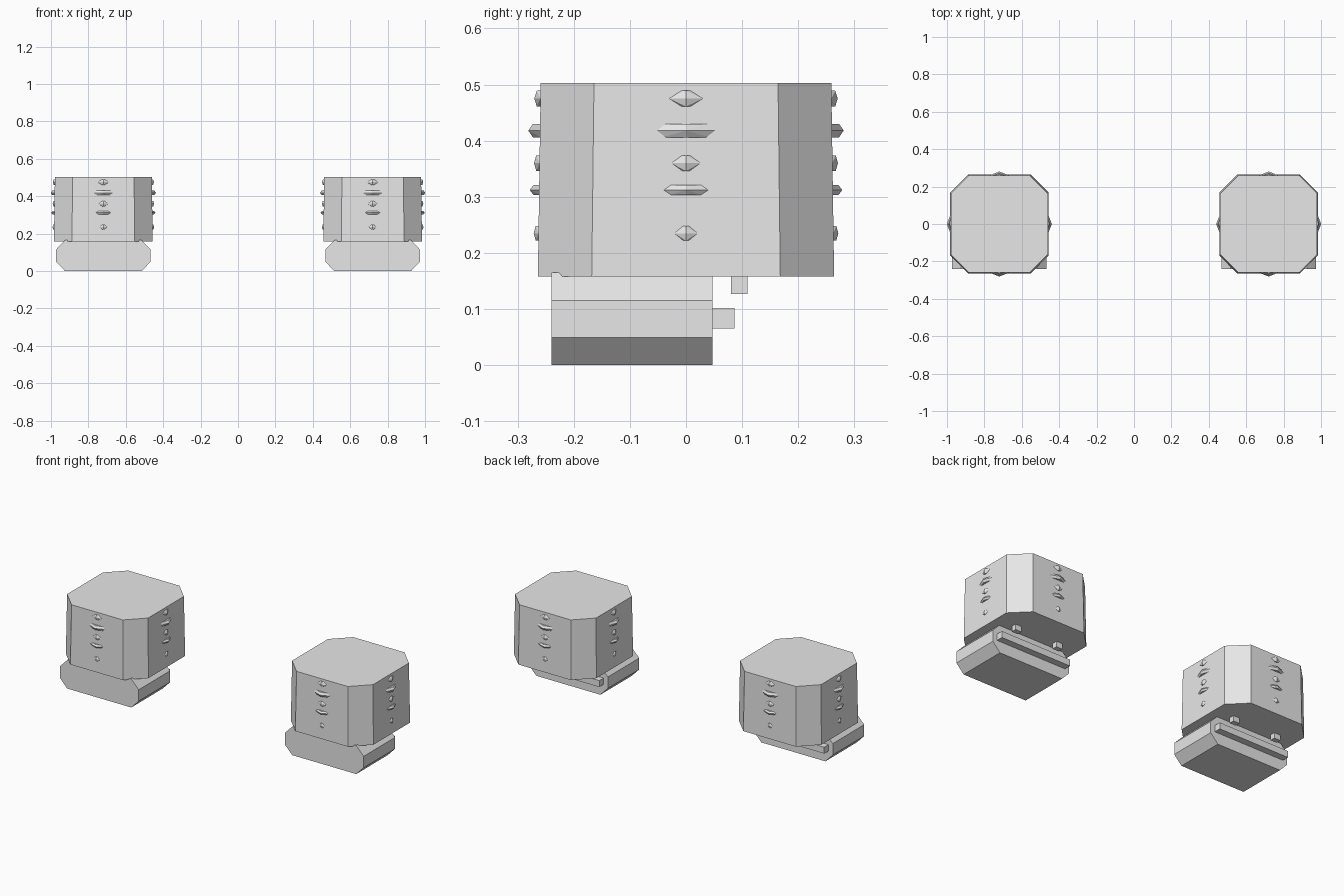
import bpy, bmesh
from math import pi
from mathutils import Matrix, Vector

cube = bpy.data.objects.get("Cube")
if cube:
    bpy.data.objects.remove(cube, do_unlink=True)

grey = bpy.data.materials.new("light_grey")
grey.use_nodes = True
grey.diffuse_color = (0.8, 0.8, 0.8, 1)
grey.node_tree.nodes["Principled BSDF"].inputs["Base Color"].default_value = (0.8, 0.8, 0.8, 1)


def finish(name, bm):
    """Turn a bmesh into a flat-shaded grey object."""
    bmesh.ops.recalc_face_normals(bm, faces=bm.faces)
    mesh = bpy.data.meshes.new(name)
    bm.to_mesh(mesh)
    bm.free()
    mesh.materials.append(grey)
    obj = bpy.data.objects.new(name, mesh)
    bpy.context.collection.objects.link(obj)


def octagon(hx, hy, cx, cy):
    """Rectangle outline with cut corners; cx, cy are the flat half lengths."""
    return [(hx, -cy), (hx, cy), (cx, hy), (-cx, hy),
            (-hx, cy), (-hx, -cy), (-cx, -hy), (cx, -hy)]


def loft(name, ring_a, ring_b):
    bm = bmesh.new()
    a = [bm.verts.new(p) for p in ring_a]
    b = [bm.verts.new(p) for p in ring_b]
    bm.faces.new(a)
    bm.faces.new(b)
    for i in range(len(a)):
        j = (i + 1) % len(a)
        bm.faces.new((a[i], a[j], b[j], b[i]))
    finish(name, bm)


def box(name, x, half_x, y0, y1, z0, z1):
    bm = bmesh.new()
    size = Matrix.Diagonal((2 * half_x, y1 - y0, z1 - z0, 1))
    place = Matrix.Translation((x, (y0 + y1) / 2, (z0 + z1) / 2))
    bmesh.ops.create_cube(bm, size=1, matrix=place @ size)
    finish(name, bm)


# stud rows: height, half width, half height, projection, flat edge share
STUDS = [(0.475, 0.03, 0.014, 0.011, 0.35),
         (0.418, 0.052, 0.012, 0.021, 0.8),
         (0.36, 0.026, 0.014, 0.01, 0.35),
         (0.312, 0.04, 0.009, 0.017, 0.8),
         (0.235, 0.021, 0.013, 0.009, 0.35)]


def studs(name, x):
    """Faceted studs in a column on each of the four broad walls."""
    bm = bmesh.new()
    for side in range(4):
        turn = Matrix.Translation((x, 0, 0)) @ Matrix.Rotation(side * pi / 2, 4, "Z")
        for z, w, h, out, flat in STUDS:
            wall = -0.2635 + (z - 0.158) * 0.013
            tip = wall - out
            pts = [(0, tip, 0)]
            for s in (-1, 1):
                pts += [(s * w, wall, 0), (0, wall - 0.6 * out, s * h)]
                pts += [(t * flat * w, wall + 0.002, s * h) for t in (-1, 1)]
            verts = [bm.verts.new(turn @ (Vector(p) + Vector((0, 0, z)))) for p in pts]
            bmesh.ops.convex_hull(bm, input=verts)
    finish(name, bm)


for side, x in (("left", 0.72), ("right", -0.72)):
    # eight-sided drum, a little wider at the foot
    low = octagon(0.264, 0.264, 0.168, 0.168)
    high = octagon(0.259, 0.259, 0.164, 0.164)
    loft(side + "_drum", [(x + u, v, 0.158) for u, v in low],
         [(x + u, v, 0.503) for u, v in high])
    studs(side + "_studs", x)

    # bevelled base block set towards the front
    section = octagon(0.2525, 0.0825, 0.205, 0.033)
    loft(side + "_base", [(x + u, -0.24, 0.0825 + v) for u, v in section],
         [(x + u, 0.047, 0.0825 + v) for u, v in section])

    # rear bar and two pegs under the drum
    box(side + "_rear_bar", x, 0.225, 0.046, 0.086, 0.065, 0.102)
    for label, dx in (("outer", 0.135), ("inner", -0.135)):
        box(f"{side}_{label}_peg", x + (dx if x > 0 else -dx), 0.02, 0.08, 0.11, 0.127, 0.16)
